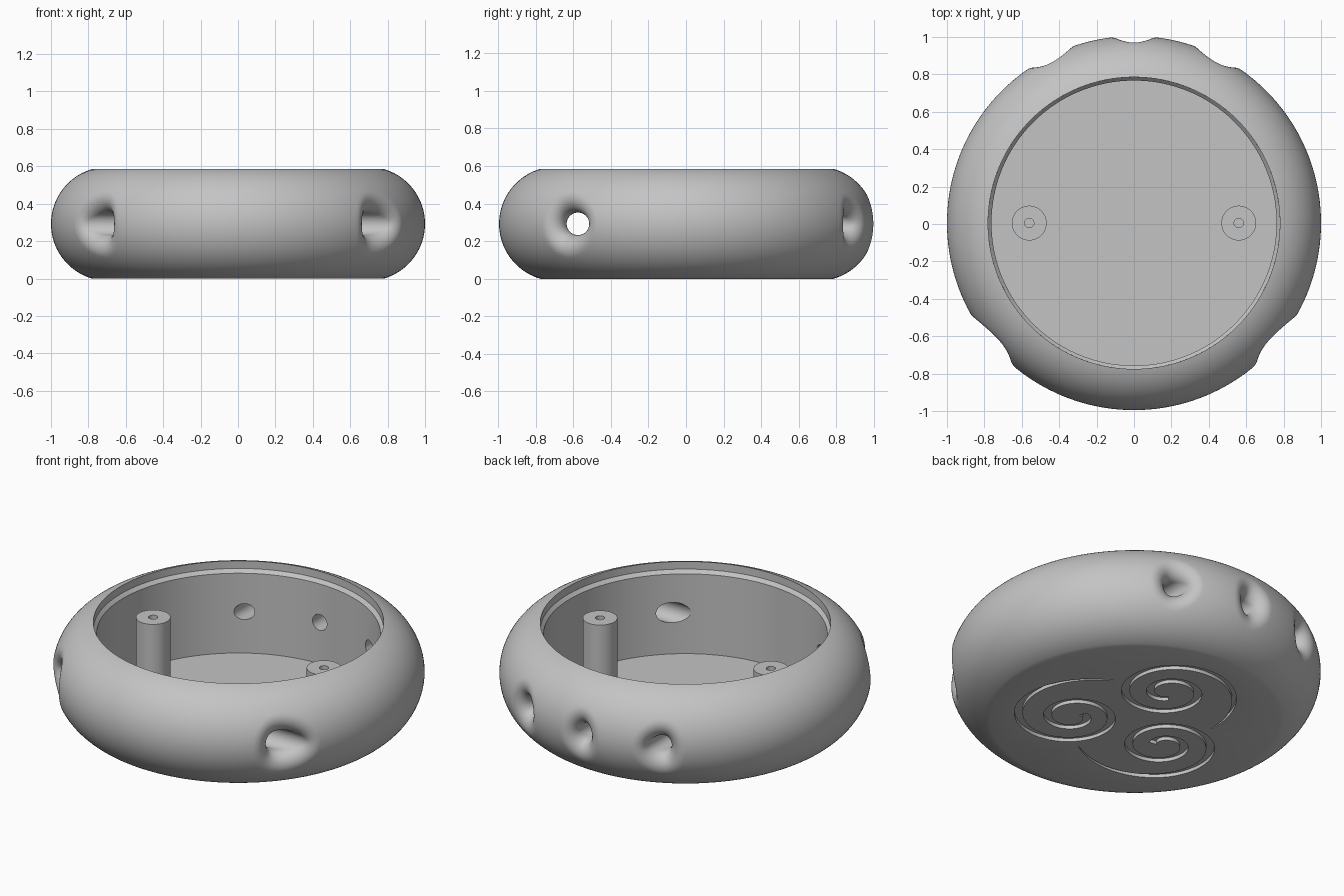
import bpy, bmesh, math
from mathutils import Vector

if "Cube" in bpy.data.objects:
    bpy.data.objects.remove(bpy.data.objects["Cube"])

HEIGHT, MID = 0.585, 0.2925
RING, TUBE = 0.6955, 0.3045      # torus that shapes the outer wall
FILLET = 0.075
CENTRE_Y = 0.005
UP = Vector((0, 0, 1))

grey = bpy.data.materials.new("plain_grey")
grey.use_nodes = True
grey.diffuse_color = (0.55, 0.55, 0.55, 1)
grey.node_tree.nodes["Principled BSDF"].inputs["Base Color"].default_value = grey.diffuse_color


def make_object(name, bm):
    bmesh.ops.recalc_face_normals(bm, faces=bm.faces)
    mesh = bpy.data.meshes.new(name)
    bm.to_mesh(mesh)
    bm.free()
    mesh.materials.append(grey)
    obj = bpy.data.objects.new(name, mesh)
    bpy.context.collection.objects.link(obj)
    return obj


def smooth(obj):
    bpy.ops.object.select_all(action="DESELECT")
    obj.select_set(True)
    bpy.context.view_layer.objects.active = obj
    bpy.ops.object.shade_smooth_by_angle(angle=math.radians(30))


def lathe(name, profile, sides):
    bm = bmesh.new()
    verts = [bm.verts.new((r, 0, z)) for r, z in profile]
    edges = [bm.edges.new(pair) for pair in zip(verts, verts[1:])]
    bmesh.ops.spin(bm, geom=verts + edges, axis=UP, cent=(0, 0, 0),
                   angle=math.tau, steps=sides, use_merge=True)
    bmesh.ops.remove_doubles(bm, verts=bm.verts, dist=0.00001)
    return make_object(name, bm)


def skin(bm, rings):
    """Closed solid through a list of rings of points."""
    loops = [[bm.verts.new(p) for p in ring] for ring in rings]
    for low, high in zip(loops, loops[1:]):
        for i in range(len(low)):
            j = (i + 1) % len(low)
            bm.faces.new((low[i], low[j], high[j], high[i]))
    bm.faces.new(loops[0])
    bm.faces.new(loops[-1])


def add_hole(bm, axis, side, offset, radius, start, sides=64, steps=12):
    """Straight hole whose outer edge is rounded by a rolling ball."""
    columns = []
    reach = radius + FILLET
    for k in range(sides):
        a = math.tau * k / sides
        out = side * math.cos(a) + UP * math.sin(a)
        lateral, lift = offset + reach * math.cos(a), reach * math.sin(a)
        rad = RING + math.sqrt((TUBE - FILLET) ** 2 - lift ** 2)
        ball = axis * math.sqrt(rad ** 2 - lateral ** 2) + side * lateral + UP * (MID + lift)
        flat = Vector((ball.x, ball.y, 0)).normalized()
        normal = (ball - flat * RING - UP * MID).normalized()
        arc = [ball + FILLET * (-out).slerp(normal, t / steps) for t in range(steps + 1)]
        first = arc[0] + axis * (start - arc[0].dot(axis))
        last = arc[-1] + axis * (1.3 - arc[-1].dot(axis))
        columns.append([first] + arc + [last])
    skin(bm, list(zip(*columns)))


def add_spiral(bm, turn, steps=150):
    """Tapering spiral groove cut into the underside."""
    view = math.radians(47)
    u_axis = Vector((-math.sin(view), math.cos(view), 0))
    d_axis = Vector((math.cos(view), math.sin(view), 0))

    def place(r, a):
        return u_axis * (r * math.cos(a)) + d_axis * (r * math.sin(a))

    centre = place(0.33, math.radians(54) + turn)
    rings = []
    for i in range(steps + 1):
        t = i / steps
        a = math.radians(-62 + 690 * t) + turn
        r = 0.06 + 0.25 * (1 - t) + 0.14 * math.exp(-t / 0.1)
        half = 0.022 * min(1, 0.08 + t / 0.15)
        inner, outer = centre + place(r - half, a), centre + place(r + half, a)
        rings.append([inner - UP * 0.05, outer - UP * 0.05, outer + UP * 0.02, inner + UP * 0.02])
    skin(bm, rings)


# Bowl: rounded outer wall, stepped lip, straight cavity
limit = math.asin(MID / TUBE)
outer_wall = []
for i in range(41):
    a = limit * (i / 20 - 1)
    outer_wall.append((RING + TUBE * math.cos(a), MID + TUBE * math.sin(a)))
bowl = lathe("bowl_body", [(0, 0)] + outer_wall + [
    (0.78, 0.54), (0.762, 0.52), (0.762, 0.047), (0, 0.047)], 160)

# Cutters: two side holes, three back holes, three spiral grooves
X, Y = Vector((1, 0, 0)), Vector((0, 1, 0))
cut = bmesh.new()
for axis in (X, -X):
    add_hole(cut, axis, Y, -0.58, 0.06, 0.35)
for offset in (-0.41, 0, 0.41):
    add_hole(cut, Y, X, offset, 0.047, 0.5)
for n in range(3):
    add_spiral(cut, math.tau * n / 3)
cutter = make_object("hole_cutter", cut)
cutter.hide_render = True

boolean = bowl.modifiers.new("holes", "BOOLEAN")
boolean.operation = "DIFFERENCE"
boolean.solver = "EXACT"
boolean.object = cutter
bpy.context.view_layer.objects.active = bowl
bpy.ops.object.modifier_apply(modifier=boolean.name)
bpy.data.objects.remove(cutter)
bowl.location.y = CENTRE_Y
smooth(bowl)

# Screw posts standing on the floor
for label, x in (("left", 0.56), ("right", -0.56)):
    post = lathe(label + "_screw_post", [
        (0, 0.04), (0.093, 0.04), (0.093, 0.465), (0.025, 0.465), (0.025, 0.2), (0, 0.2)], 48)
    post.location = (x, CENTRE_Y, 0)
    smooth(post)
